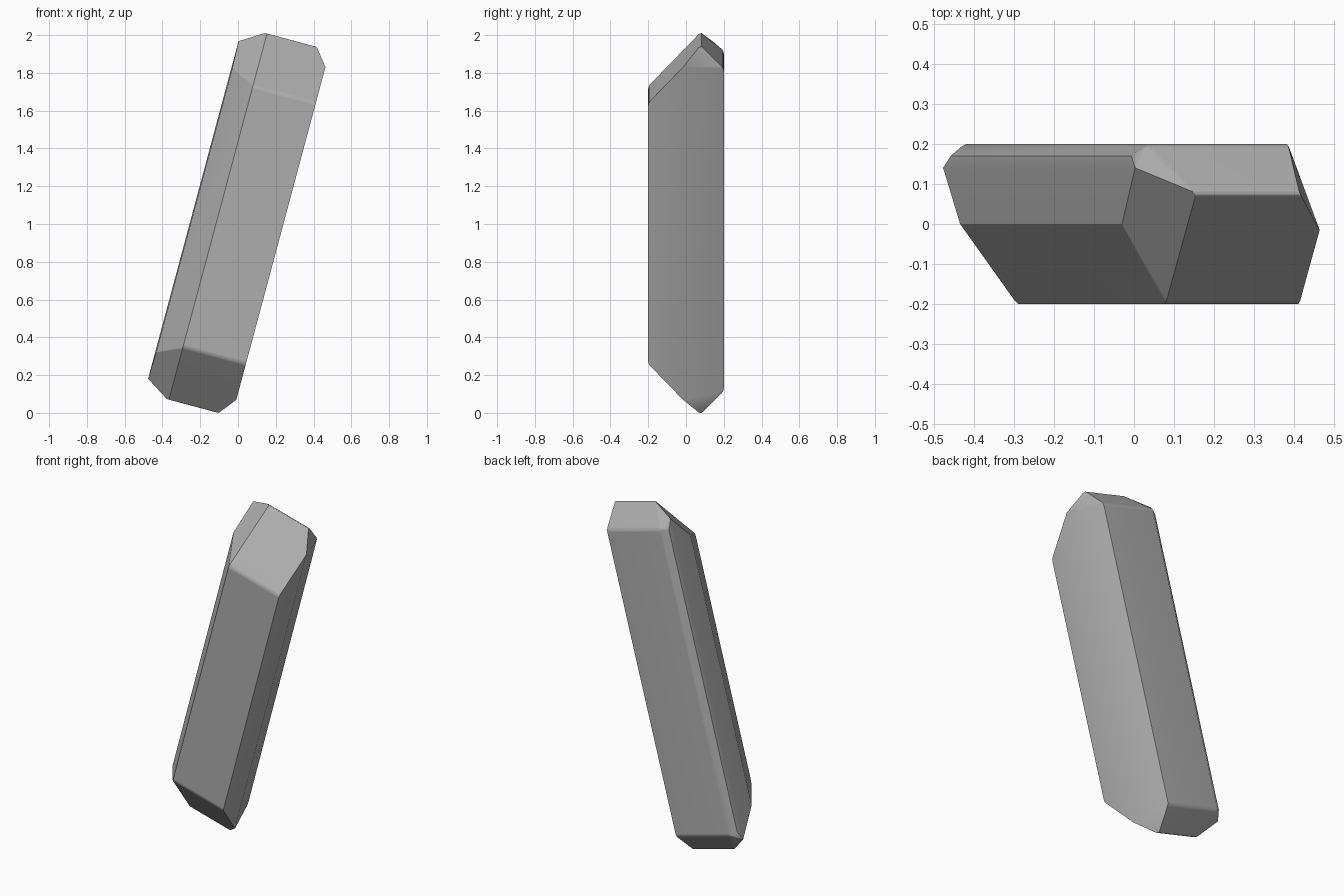
import bpy
import bmesh
import math
from mathutils import Matrix, Vector

cube = bpy.data.objects.get("Cube")
if cube:
    bpy.data.objects.remove(cube, do_unlink=True)

# Stone material
stone = bpy.data.materials.new("stone_grey")
stone.use_nodes = True
grey = (0.42, 0.42, 0.42, 1)
stone.diffuse_color = grey
shader = stone.node_tree.nodes["Principled BSDF"]
shader.inputs["Base Color"].default_value = grey
shader.inputs["Roughness"].default_value = 0.8

# Corners of one cut end: across, depth, distance along the shaft
end_corners = [
    (-0.11, -0.2, 0.715), (0.235, -0.2, 0.715),    # front face
    (0.235, -0.015, 0.912),                        # right shoulder
    (-0.11, 0.077, 1.01), (0.157, 0.077, 1.01),    # ridge
    (0.16, 0.2, 0.885), (-0.2, 0.2, 0.885),        # back face
    (-0.24, 0.17, 0.87), (-0.245, 0.14, 0.925),    # left back chamfer
    (-0.24, 0.0, 0.78),                            # left front chamfer
]

# Mirror the end and wrap both in a faceted hull
bm = bmesh.new()
for across, depth, along in end_corners:
    for side in (1, -1):
        bm.verts.new((across, depth, side * along))
bmesh.ops.convex_hull(bm, input=bm.verts[:])
bmesh.ops.dissolve_limit(bm, angle_limit=math.radians(4),
                         verts=bm.verts[:], edges=bm.edges[:])

# Soften the crosswise edges of the cut ends
crosswise = []
for edge in bm.edges:
    direction = (edge.verts[1].co - edge.verts[0].co).normalized()
    if abs(direction.x) > 0.95:
        crosswise.append(edge)
bmesh.ops.bevel(bm, geom=crosswise, offset=0.015, segments=3, profile=0.5,
                affect='EDGES', clamp_overlap=True)
bmesh.ops.recalc_face_normals(bm, faces=bm.faces[:])

# Lean the shaft and stand it on the ground
bm.transform(Matrix.Rotation(math.radians(15), 4, 'Y'))
lowest = min(v.co.z for v in bm.verts)
bm.transform(Matrix.Translation(Vector((0, 0, -lowest))))

mesh = bpy.data.meshes.new("leaning_stone_shard")
bm.to_mesh(mesh)
bm.free()
mesh.materials.append(stone)
shard = bpy.data.objects.new("leaning_stone_shard", mesh)
bpy.context.collection.objects.link(shard)

# Smooth the gentle edges, keep the hard ones crisp
bpy.ops.object.select_all(action='DESELECT')
shard.select_set(True)
bpy.context.view_layer.objects.active = shard
bpy.ops.object.shade_smooth_by_angle(angle=math.radians(28))
weighted = shard.modifiers.new("even_shading", 'WEIGHTED_NORMAL')
weighted.keep_sharp = True
